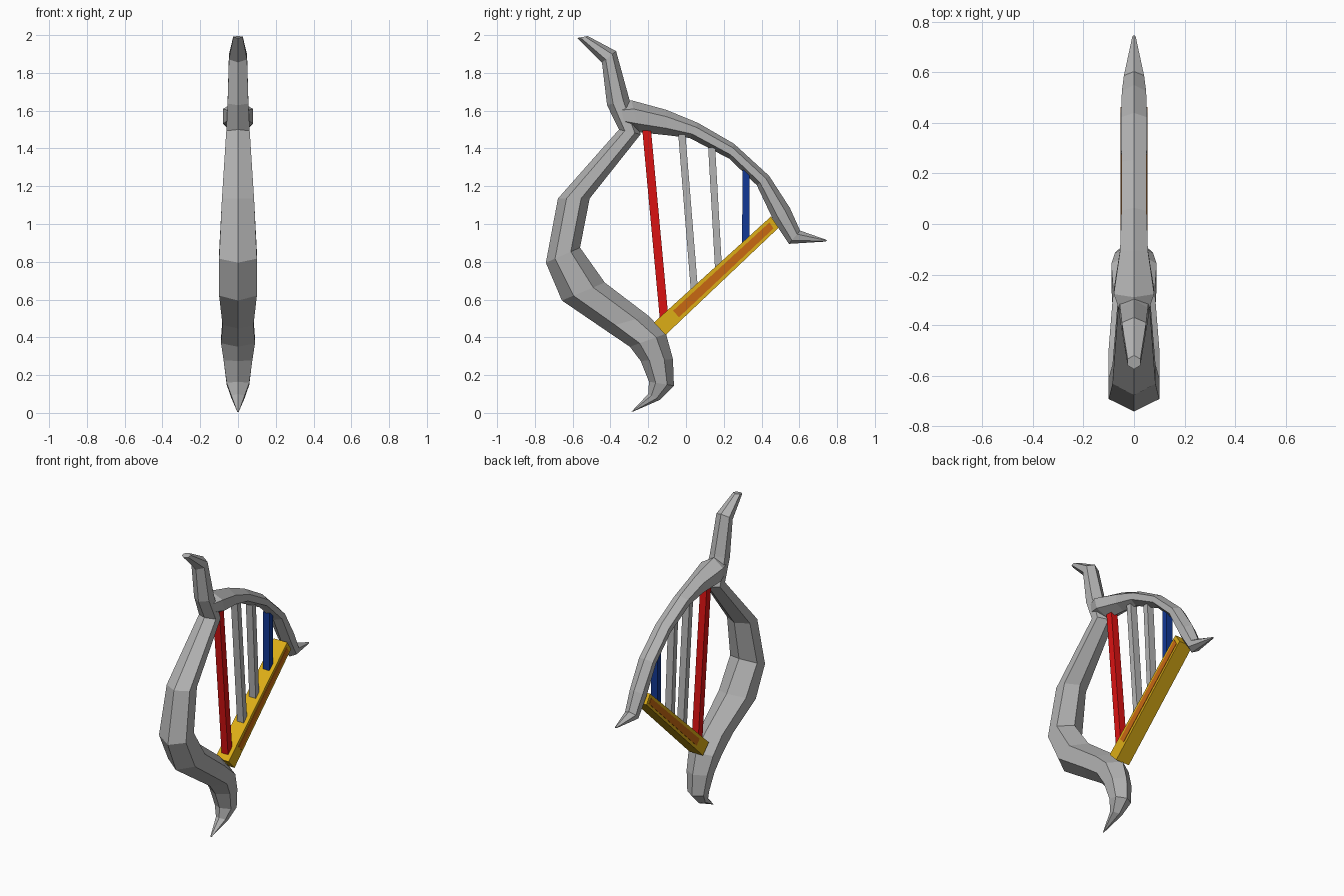
import bpy
import bmesh
from mathutils import Vector

if "Cube" in bpy.data.objects:
    bpy.data.objects.remove(bpy.data.objects["Cube"])


def material(name, rgb):
    m = bpy.data.materials.new(name)
    m.diffuse_color = (*rgb, 1)
    m.use_nodes = True
    m.node_tree.nodes["Principled BSDF"].inputs["Base Color"].default_value = m.diffuse_color
    return m


GREY = material("stone grey", (0.45, 0.45, 0.45))
YELLOW = material("golden yellow", (0.72, 0.42, 0.008))
ORANGE = material("orange", (0.58, 0.14, 0.006))
RED = material("red", (0.70, 0.006, 0.006))
BLUE = material("blue", (0.006, 0.04, 0.30))


def finish(name, bm, mat):
    bmesh.ops.recalc_face_normals(bm, faces=bm.faces)
    me = bpy.data.meshes.new(name)
    bm.to_mesh(me)
    bm.free()
    me.materials.append(mat)
    ob = bpy.data.objects.new(name, me)
    bpy.context.collection.objects.link(ob)
    return ob


def skin(bm, rings):
    """Bridge closed rings of points and cap both ends."""
    loops = [[bm.verts.new(p) for p in ring] for ring in rings]
    n = len(loops[0])
    for a, b in zip(loops, loops[1:]):
        for k in range(n):
            bm.faces.new((a[k], a[(k + 1) % n], b[(k + 1) % n], b[k]))
    bm.faces.new(loops[0])
    bm.faces.new(loops[-1][::-1])


def ridged_limb(name, sections, mat):
    """Six-sided limb with a ridge on its outer and inner edges.
    Each section: outer y, outer z, inner y, inner z, half width."""
    rings = []
    for oy, oz, iy, iz, w in sections:
        o, i = Vector((0, oy, oz)), Vector((0, iy, iz))
        rings.append([o.lerp(i, t) + Vector((s * w, 0, 0)) for t, s in
                      ((0, 0), (0.27, 1), (0.73, 1), (1, 0), (0.73, -1), (0.27, -1))])
    bm = bmesh.new()
    skin(bm, rings)
    return finish(name, bm, mat)


def bar(name, a0, a1, b0, b1, x0, x1, mat):
    """Straight bar whose ends are the edges a0-a1 and b0-b1 in the yz plane."""
    bm = bmesh.new()
    skin(bm, [[(x0, *p), (x1, *p), (x1, *q), (x0, *q)] for p, q in ((a0, a1), (b0, b1))])
    return finish(name, bm, mat)


# Curved post, from the pointed foot up to the horn
ridged_limb("post_and_horn", [
    (-0.290, 0.010, -0.280, 0.012, 0.004),
    (-0.200, 0.105, -0.138, 0.074, 0.035),
    (-0.196, 0.170, -0.064, 0.149, 0.060),
    (-0.240, 0.280, -0.069, 0.290, 0.076),
    (-0.297, 0.355, -0.106, 0.424, 0.090),
    (-0.440, 0.452, -0.200, 0.520, 0.082),
    (-0.657, 0.600, -0.430, 0.695, 0.100),
    (-0.742, 0.800, -0.561, 0.880, 0.100),
    (-0.678, 1.140, -0.510, 1.140, 0.085),
    (-0.355, 1.505, -0.240, 1.480, 0.062),
    (-0.418, 1.634, -0.300, 1.665, 0.055),
    (-0.445, 1.860, -0.370, 1.920, 0.048),
    (-0.575, 1.990, -0.520, 2.000, 0.025),
], GREY)

# Arched neck, from the post to the pointed tip
ridged_limb("neck", [
    (-0.350, 1.640, -0.345, 1.520, 0.055),
    (-0.290, 1.660, -0.244, 1.490, 0.080),
    (-0.106, 1.610, -0.100, 1.475, 0.055),
    (0.064, 1.540, 0.020, 1.460, 0.050),
    (0.254, 1.430, 0.230, 1.350, 0.050),
    (0.440, 1.260, 0.375, 1.210, 0.052),
    (0.550, 1.090, 0.465, 1.020, 0.048),
    (0.604, 0.970, 0.545, 0.900, 0.040),
    (0.747, 0.920, 0.740, 0.912, 0.006),
], GREY)

# Soundboard
LOW_A, LOW_B = Vector((-0.170, 0.483)), Vector((-0.108, 0.418))
TOP_A, TOP_B = Vector((0.450, 1.045)), Vector((0.490, 0.985))
bar("soundboard", LOW_A, LOW_B, TOP_A, TOP_B, -0.05, 0.05, YELLOW)


# Inset-looking side panels on the soundboard
def on_board(along, across):
    return LOW_A.lerp(TOP_A, along).lerp(LOW_B.lerp(TOP_B, along), across)


for side, s in (("right", 1), ("left", -1)):
    bar("soundboard_panel_" + side, on_board(0.14, 0.25), on_board(0.14, 0.78),
        on_board(0.97, 0.25), on_board(0.97, 0.78), s * 0.048, s * 0.053, ORANGE)

# Strings: top y, top z, bottom y, bottom z, width
for name, ty, tz, by, bz, w, mat in (
        ("string_long", -0.208, 1.500, -0.115, 0.495, 0.046, RED),
        ("string_second", -0.022, 1.480, 0.044, 0.660, 0.038, GREY),
        ("string_third", 0.136, 1.410, 0.172, 0.770, 0.037, GREY),
        ("string_short", 0.318, 1.290, 0.316, 0.900, 0.038, BLUE)):
    h = w / 2
    bar(name, (ty - h, tz), (ty + h, tz), (by - h, bz), (by + h, bz), -0.024, 0.024, mat)

# Rest the foot on the ground
for ob in bpy.context.collection.objects:
    ob.location.z = -0.005
